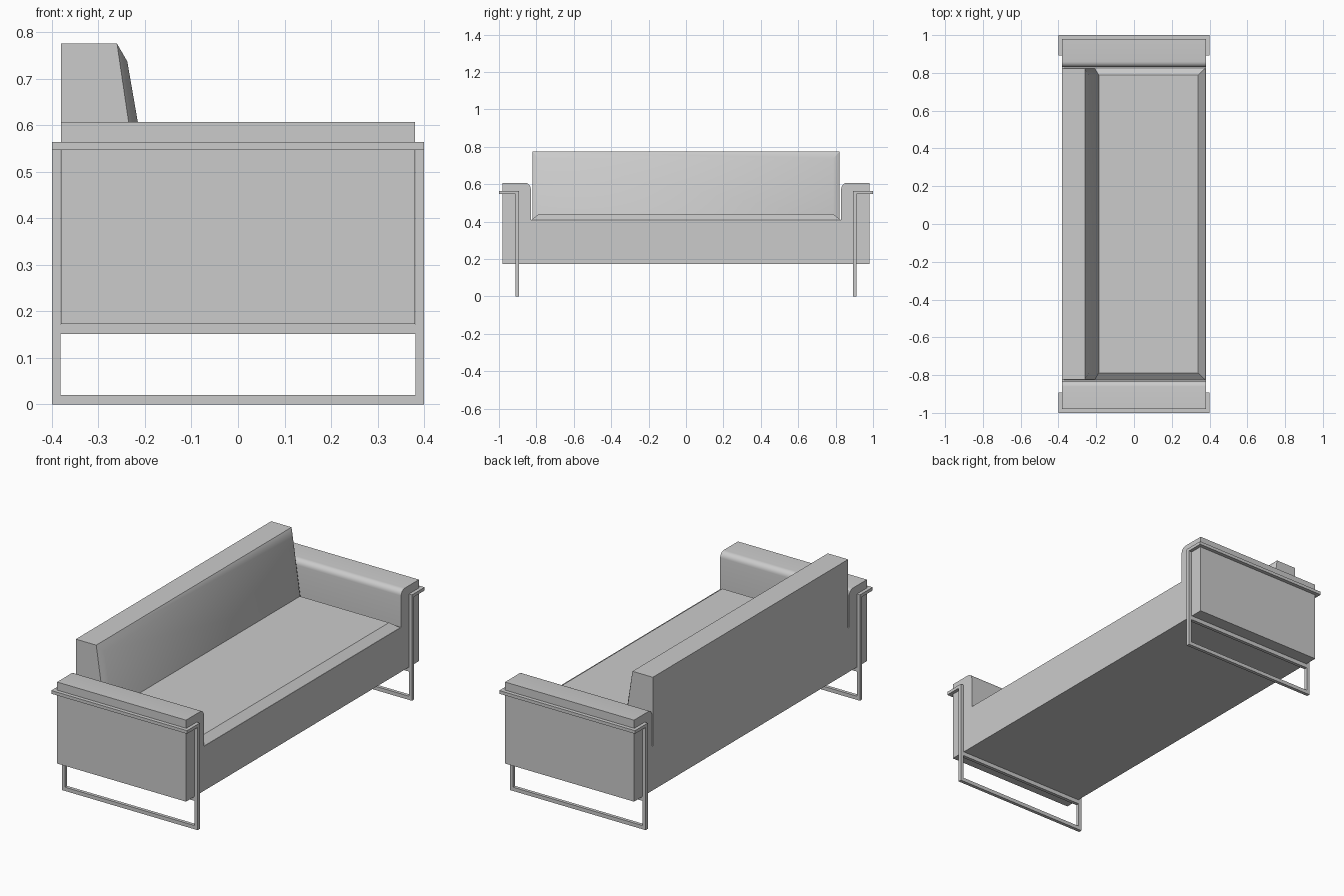
import bpy, bmesh, math

cube = bpy.data.objects.get("Cube")
if cube:
    bpy.data.objects.remove(cube, do_unlink=True)

grey = bpy.data.materials.new("plain_grey")
grey.use_nodes = True
grey.diffuse_color = (0.6, 0.6, 0.6, 1)
grey.node_tree.nodes["Principled BSDF"].inputs["Base Color"].default_value = (0.6, 0.6, 0.6, 1)


def finish(name, bm, smooth=False):
    bmesh.ops.recalc_face_normals(bm, faces=bm.faces)
    me = bpy.data.meshes.new(name)
    bm.to_mesh(me)
    bm.free()
    me.materials.append(grey)
    ob = bpy.data.objects.new(name, me)
    bpy.context.collection.objects.link(ob)
    if smooth:
        bpy.ops.object.select_all(action='DESELECT')
        ob.select_set(True)
        bpy.context.view_layer.objects.active = ob
        bpy.ops.object.shade_smooth_by_angle(angle=math.radians(30))
    return ob


def loft(bm, rings):
    """Skin a list of equal-length point loops and cap both ends."""
    loops = [[bm.verts.new(p) for p in ring] for ring in rings]
    n = len(loops[0])
    for a, b in zip(loops, loops[1:]):
        for i in range(n):
            j = (i + 1) % n
            bm.faces.new((a[i], a[j], b[j], b[i]))
    bm.faces.new(loops[0])
    bm.faces.new(loops[-1])


def box(bm, x0, x1, y0, y1, z0, z1):
    loft(bm, [[(x0, y0, z), (x1, y0, z), (x1, y1, z), (x0, y1, z)] for z in (z0, z1)])


# Body: U-shaped section with rounded inner arm edges, extruded front to back
ARM_IN, ARM_TOP, R = 0.83, 0.607, 0.03
half = [(0.98, 0.173), (0.98, ARM_TOP)]
for i in range(7):
    a = math.radians(90 + 15 * i)
    half.append((ARM_IN + R + R * math.cos(a), ARM_TOP - R + R * math.sin(a)))
half.append((ARM_IN, 0.41))
section = half + [(-y, z) for y, z in reversed(half)]
bm = bmesh.new()
loft(bm, [[(x, y, z) for y, z in section] for x in (-0.38, 0.38)])
finish("sofa_body", bm, True)


def rect(x0, x1, y, z):
    return [(x0, -y, z), (x1, -y, z), (x1, y, z), (x0, y, z)]


# Seat cushion: raised panel with sloping edges
bm = bmesh.new()
loft(bm, [rect(-0.37, 0.378, 0.825, 0.405), rect(-0.37, 0.378, 0.825, 0.41),
          rect(-0.33, 0.338, 0.788, 0.44)])
finish("seat_cushion", bm, True)


# Backrest: leaning block whose front panel is raised with sloping edges
def panel(x_top, z_top, x_low, z_low, y):
    return [(x_top, -y, z_top), (x_top, y, z_top), (x_low, y, z_low), (x_low, -y, z_low)]


bm = bmesh.new()
loft(bm, [panel(-0.38, 0.775, -0.38, 0.41, 0.822),
          panel(-0.26, 0.775, -0.206, 0.41, 0.822),
          panel(-0.238, 0.737, -0.182, 0.415, 0.787)])
finish("backrest", bm, True)

# Metal frames: a leg loop under each arm and a rail wrapped round its outside
for name, s in (("left_end_frame", 1), ("right_end_frame", -1)):
    bm = bmesh.new()

    def bar(x0, x1, ya, yb, z0, z1):
        box(bm, x0, x1, min(s * ya, s * yb), max(s * ya, s * yb), z0, z1)

    Y0, Y1 = 0.893, 0.911
    for x0, x1 in ((-0.4, -0.382), (0.382, 0.4)):
        bar(x0, x1, Y0, Y1, 0.02, 0.547)           # posts
        bar(x0, x1, Y0, 0.98, 0.547, 0.564)        # rail returns
    bar(-0.4, 0.4, Y0, Y1, 0, 0.02)                # floor bar
    bar(-0.382, 0.382, Y0, Y1, 0.151, 0.173)       # support bar under the body
    bar(-0.4, 0.4, 0.98, 1.0, 0.547, 0.564)        # outer rail
    finish(name, bm)
